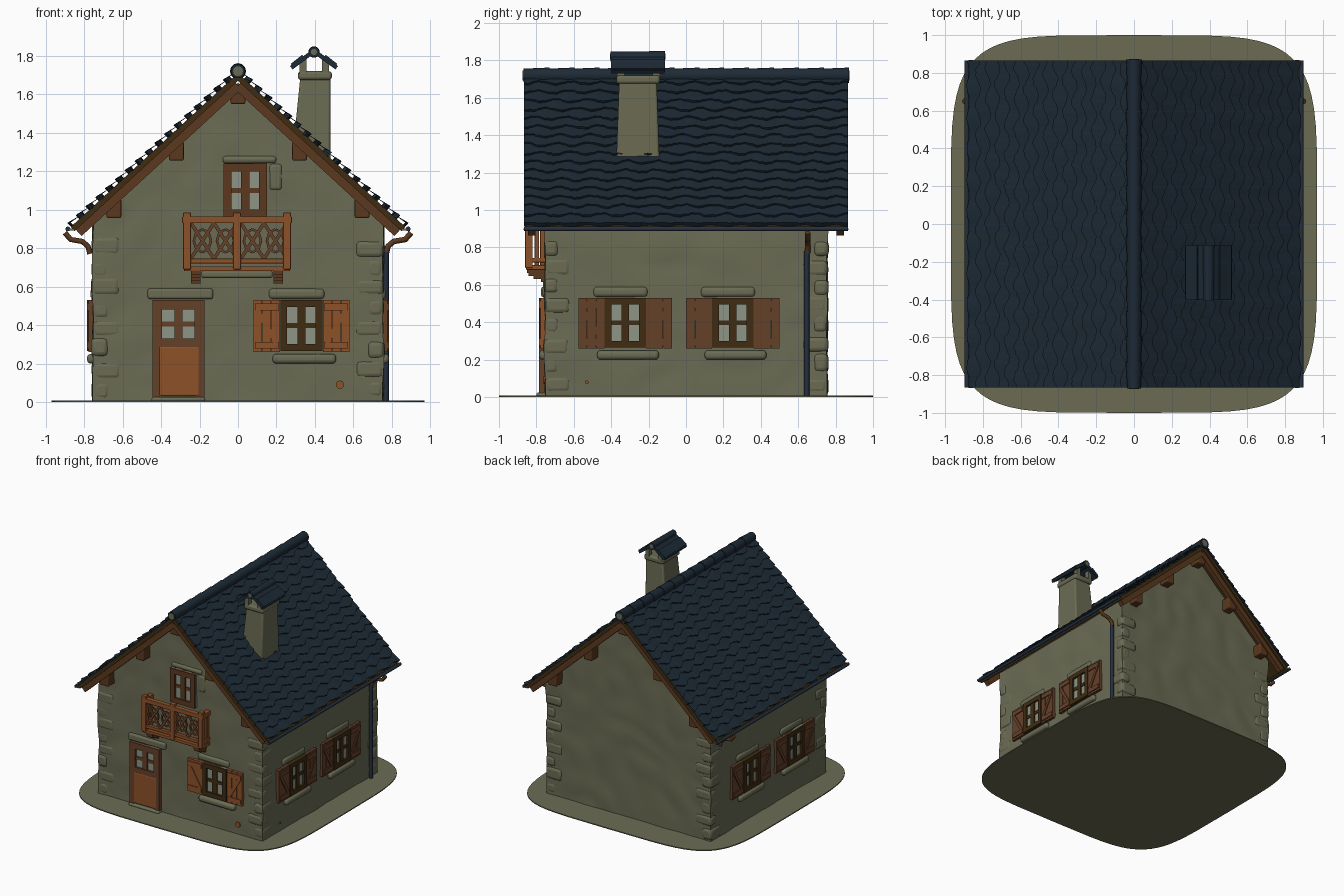
import bpy, bmesh, math, random
from mathutils import Matrix, Vector, noise

random.seed(4)
cube = bpy.data.objects.get("Cube")
if cube:
    bpy.data.objects.remove(cube)


def material(name, r, g, b):
    m = bpy.data.materials.new(name)
    m.use_nodes = True
    m.diffuse_color = (r, g, b, 1)
    m.node_tree.nodes["Principled BSDF"].inputs["Base Color"].default_value = (r, g, b, 1)
    return m


PLASTER = material("plaster", .145, .148, .088)
SLATE = material("slate", .012, .023, .036)
WOOD = material("warm_wood", .27, .083, .022)
BROWN = material("weathered_wood", .13, .052, .022)
BEAM = material("beam_wood", .105, .04, .013)
DARK = material("dark_frame", .05, .025, .006)
GLASS = material("pale_glass", .27, .3, .24)
METAL = material("pipe_metal", .018, .029, .05)

FRONT = Matrix.Identity(4)
RIGHT = Matrix.Rotation(math.pi / 2, 4, 'Z')
LEFT = Matrix.Rotation(-math.pi / 2, 4, 'Z')
LYING = Matrix.Rotation(math.pi / 2, 4, 'X')
SLOPE = .92
RIDGE = 1.72


def finish(name, bm, mat, wall=FRONT, bevel=0, smooth=False):
    bmesh.ops.transform(bm, matrix=wall, verts=bm.verts)
    bmesh.ops.recalc_face_normals(bm, faces=bm.faces)
    me = bpy.data.meshes.new(name)
    bm.to_mesh(me)
    bm.free()
    ob = bpy.data.objects.new(name, me)
    bpy.context.collection.objects.link(ob)
    me.materials.append(mat)
    if bevel:
        mod = ob.modifiers.new("soft_edges", 'BEVEL')
        mod.width, mod.segments = bevel, 3
    if smooth:
        bpy.ops.object.select_all(action='DESELECT')
        ob.select_set(True)
        bpy.context.view_layer.objects.active = ob
        bpy.ops.object.shade_smooth_by_angle(angle=math.radians(45))
    return ob


def bar(bm, p, q, width, y0, y1):
    """Bar between two (x, z) points, spanning y0..y1."""
    dx, dz = q[0] - p[0], q[1] - p[1]
    mid = Vector(((p[0] + q[0]) / 2, (y0 + y1) / 2, (p[1] + q[1]) / 2))
    m = Matrix.Translation(mid) @ Matrix.Rotation(-math.atan2(dz, dx), 4, 'Y')
    bmesh.ops.create_cube(bm, size=1, matrix=m @ Matrix.Diagonal((math.hypot(dx, dz), abs(y1 - y0), width, 1)))


def box(bm, x0, x1, y0, y1, z0, z1):
    z = (z0 + z1) / 2
    bar(bm, (x0, z), (x1, z), z1 - z0, y0, y1)


def boxes(name, mat, items, wall=FRONT, bevel=0):
    bm = bmesh.new()
    for it in items:
        box(bm, *it)
    return finish(name, bm, mat, wall, bevel, bevel > 0)


def rod(bm, at, r1, r2, depth, sides=12):
    """Cylinder lying along y."""
    bmesh.ops.create_cone(bm, cap_ends=True, segments=sides, radius1=r1, radius2=r2, depth=depth,
                          matrix=Matrix.Translation(at) @ LYING)


def tube(name, points, radius, mat):
    cu = bpy.data.curves.new(name, 'CURVE')
    cu.dimensions, cu.bevel_depth, cu.bevel_resolution = '3D', radius, 2
    cu.use_fill_caps = True
    sp = cu.splines.new('POLY')
    sp.points.add(len(points) - 1)
    for pt, co in zip(sp.points, points):
        pt.co = (*co, 1)
    ob = bpy.data.objects.new(name, cu)
    bpy.context.collection.objects.link(ob)
    cu.materials.append(mat)


# Ground: thin rounded plate
bm = bmesh.new()
ring = []
for i in range(64):
    c, s = math.cos(math.tau * i / 64), math.sin(math.tau * i / 64)
    ring.append(bm.verts.new((.97 * math.copysign(abs(c) ** .4, c), math.copysign(abs(s) ** .4, s), 0)))
face = bm.faces.new(ring)
top = bmesh.ops.extrude_face_region(bm, geom=[face])["geom"]
bmesh.ops.translate(bm, vec=(0, 0, .008), verts=[v for v in top if isinstance(v, bmesh.types.BMVert)])
finish("ground", bm, PLASTER)

# House body: gabled block with uneven plaster
bm = bmesh.new()
bmesh.ops.create_cube(bm, size=1)
bmesh.ops.subdivide_edges(bm, edges=bm.edges[:], cuts=31, use_grid_fill=True)
for v in bm.verts:
    x, y, t = v.co.x * 1.5, v.co.y * 1.5, v.co.z + .5
    p = Vector((x, y, t * (RIDGE - .06 - SLOPE * abs(x))))
    n = noise.noise(p * 4.5) * .016
    if abs(x) > .749:
        p.x += math.copysign(n, x)
    if abs(y) > .749:
        p.y += math.copysign(n, y)
    v.co = p
finish("walls", bm, PLASTER, smooth=True)

# Corner stones, mostly buried in the plaster
stones = []
for sx in (-1, 1):
    for sy in (-1, 1):
        for i in range(8):
            lx, ly = (.15, .08) if i % 2 else (.09, .14)
            out = .759 + random.uniform(-.004, .005)
            xs = sorted((sx * out, sx * (out - lx)))
            ys = sorted((sy * out, sy * (out - ly)))
            z = .02 + i * .105 + random.uniform(-.01, .01)
            stones.append((*xs, *ys, z, z + random.uniform(.085, .105)))
boxes("corner_stones", PLASTER, stones, bevel=.025)

# Roof tiles: overlapping wavy courses on both slopes
COURSES, COLS = 17, 110
for side, label in ((-1, "left"), (1, "right")):
    bm = bmesh.new()
    normal = Vector((side * SLOPE, 0, 1)).normalized()
    for i in range(COURSES):
        phase = random.uniform(0, math.tau)
        rows = []
        for j in range(COLS + 1):
            y = -.865 + 1.73 * j / COLS
            wave = .011 * math.sin(j * .6 + phase) + random.uniform(-.004, .004)
            if i == COURSES - 1:
                wave *= .4
            x0 = .868 * i / COURSES
            x1 = .868 * (i + 1) / COURSES + wave
            lift = .015 + .005 * math.sin(j * .6 + phase)
            col = []
            for x, h in ((x0 - .012 if i else 0, 0), (x1, lift), (x1, -.012)):
                col.append(bm.verts.new(Vector((side * x, y, RIDGE - SLOPE * x)) + normal * h))
            rows.append(col)
        for a, b in zip(rows, rows[1:]):
            for k in range(2):
                bm.faces.new((a[k], b[k], b[k + 1], a[k + 1]))
    ob = finish("roof_tiles_" + label, bm, SLATE)
    for f in ob.data.polygons:
        if f.normal.dot(normal) < -.5:
            f.flip()

# Ridge caps bedded in mortar
bm = bmesh.new()
for i in range(13):
    rod(bm, (0, -.8 + i * .1335, RIDGE), .042, .036, .14)
finish("ridge_caps", bm, SLATE, smooth=True)
bm = bmesh.new()
rod(bm, (0, 0, RIDGE), .026, .026, 1.746)
rod(bm, (.395, -.258, 1.82), .016, .016, .296)
finish("ridge_mortar", bm, PLASTER)

# Roof deck, barge boards and purlins
deck, barge = bmesh.new(), bmesh.new()
for s in (-1, 1):
    bar(deck, (0, RIDGE - .03), (s * .86, RIDGE - .03 - SLOPE * .86), .03, -.855, .855)
    for y in (-.845, .805):
        bar(barge, (0, RIDGE - .075), (s * .83, RIDGE - .075 - SLOPE * .83), .05, y, y + .04)
finish("roof_deck", deck, DARK)
finish("barge_boards", barge, BEAM)
purlins = []
for x in (-.645, -.32, 0, .32, .645):
    z = RIDGE - .1 - SLOPE * abs(x)
    purlins.append((x - .038, x + .038, -.835, .835, z - .07, z + .03))
boxes("purlins", BEAM, purlins, bevel=.008)


# Windows, shutters and door
def glazing(name, x0, x1, z0, z1, wall, mat, edge=.036):
    boxes(name + "_glass", GLASS, [(x0, x1, -.768, -.75, z0, z1)], wall)
    xm, zm = (x0 + x1) / 2, (z0 + z1) / 2
    d = (-.785, -.74)
    boxes(name + "_frame", mat, [
        (x0, x0 + edge, *d, z0, z1), (x1 - edge, x1, *d, z0, z1),
        (x0, x1, *d, z0, z0 + edge), (x0, x1, *d, z1 - edge, z1),
        (xm - .021, xm + .021, -.779, -.74, z0, z1), (x0, x1, -.775, -.74, zm - .013, zm + .013)], wall)


def shutter_window(name, c, wall, mat):
    glazing(name, c - .11, c + .11, .265, .53, wall, DARK)
    bm = bmesh.new()
    for s in (-1, 1):
        a, b = sorted((c + s * .11, c + s * .25))
        for k in range(3):
            w = (b - a) / 3
            box(bm, a + k * w + .001, a + (k + 1) * w - .001, -.777, -.745, .26, .53)
        for z in (.295, .495):
            box(bm, a + .008, b - .008, -.785, -.77, z - .018, z + .018)
        bar(bm, (c + s * .13, .31), (c + s * .23, .48), .025, -.784, -.77)
    finish(name + "_shutters", bm, mat, wall)
    boxes(name + "_stonework", PLASTER, [
        (c - .15, c + .18, -.785, -.73, .2, .25), (c - .17, c + .12, -.768, -.73, .535, .59)], wall, .02)


shutter_window("front_window", .33, FRONT, WOOD)
for wall, s, label in ((RIGHT, 1, "right"), (LEFT, -1, "left")):
    shutter_window(label + "_front_window", s * -.325, wall, BROWN)
    shutter_window(label + "_rear_window", s * .25, wall, BROWN)
glazing("balcony_window", -.075, .15, .96, 1.24, FRONT, BEAM, .042)
boxes("balcony_window_stone", PLASTER, [(-.08, .2, -.768, -.73, 1.24, 1.28), (.16, .23, -.765, -.73, 1.1, 1.24)],
      FRONT, .018)

glazing("door", -.445, -.175, .28, .53, FRONT, BROWN, .05)
boxes("door_panel", WOOD, [(-.41, -.2, -.787, -.74, .03, .29)], FRONT, .008)
boxes("door_posts", BROWN, [(-.445, -.405, -.785, -.74, .02, .3), (-.215, -.175, -.785, -.74, .02, .3)])
boxes("door_stonework", PLASTER, [(-.47, -.13, -.775, -.73, .535, .59), (-.45, -.17, -.8, -.73, 0, .025)], FRONT, .02)

# Balcony with lattice railing and curved brackets
rail = [(-.29, .28, -.86, -.82, .93, .965), (-.28, .27, -.855, -.74, .68, .705), (-.28, .27, -.855, -.825, .72, .745)]
for x in (-.265, -.005, .255):
    rail.append((x - .02, x + .02, -.86, -.82, .69, .985))
for x in (-.265, .255):
    rail += [(x - .02, x + .02, -.85, -.74, .93, .965), (x - .015, x + .015, -.85, -.74, .72, .745)]
    rail += [(x - .01, x + .01, y, y + .025, .7, .95) for y in (-.81, -.78)]
boxes("balcony_rail", WOOD, rail, FRONT, .004)
bm = bmesh.new()
for x0 in (-.245, .015):
    w = .12
    for k in range(2):
        a, b = x0 + k * w, x0 + (k + 1) * w
        c = ((a + b) / 2, .838)
        bar(bm, (a, .745), (b, .93), .018, -.85, -.838)
        bar(bm, (a, .93), (b, .745), .018, -.846, -.834)
        for i in range(8):
            p, q = ((c[0] + .045 * math.cos(t), c[1] + .06 * math.sin(t))
                    for t in (math.tau * i / 8, math.tau * (i + 1) / 8))
            bar(bm, p, q, .013, -.848, -.836)
finish("balcony_lattice", bm, BROWN)
brackets = []
for x in (-.22, .21):
    for k in range(4):
        brackets.append((x - .025, x + .025, -.85 + .025 * k * k / 3, -.74, .663 - k * .016, .681 - k * .016))
boxes("balcony_brackets", BEAM, brackets)
boxes("balcony_corbel", PLASTER, [(-.19, .18, -.8, -.73, .645, .682)], FRONT, .012)

# Chimney with collar and little gabled cap
bm = bmesh.new()
bmesh.ops.create_cube(bm, size=1)
for v in bm.verts:
    up = v.co.z > 0
    v.co = (.48 if v.co.x > 0 else (.325 if up else .275),
            -.257 + math.copysign(.1 if up else .118, v.co.y), 1.7 if up else 1.2)
finish("chimney", bm, PLASTER, bevel=.012, smooth=True)
boxes("chimney_collar", PLASTER, [(.312, .488, -.372, -.14, 1.675, 1.72)], FRONT, .015)
boxes("chimney_cap_posts", PLASTER, [(x, x + .035, y, y + .04, 1.7, 1.785) for x in (.32, .437) for y in (-.37, -.18)])
bm = bmesh.new()
for s in (-1, 1):
    bar(bm, (.395, 1.825), (.395 + s * .118, 1.738), .022, -.4, -.115)
    bar(bm, (.395 + s * .055, 1.797), (.395 + s * .115, 1.75), .02, -.402, -.113)
rod(bm, (.395, -.258, 1.82), .03, .027, .292)
finish("chimney_cap", bm, SLATE)

# Gutters with pale lining, downpipe and elbows
for s, label in ((-1, "left"), (1, "right")):
    tube(label + "_gutter", [(s * .885, -.865, .9), (s * .885, .865, .9)], .013, METAL)
    x0, x1 = sorted((s * .85, s * .877))
    boxes(label + "_gutter_lining", PLASTER, [(x0, x1, -.868, .868, .893, .902)])
elbow = [(.9, .65, .88), (.87, .65, .845), (.81, .65, .835), (.78, .65, .81), (.77, .65, .77)]
tube("right_elbow", elbow, .015, BEAM)
tube("left_elbow", [(-x, y, z) for x, y, z in elbow], .014, BEAM)
tube("right_downpipe", [(.77, .645, .78), (.77, .645, .005)], .015, METAL)

# Exposed brick patches
for name, wall, x, z, r in (("front_brick", FRONT, .53, .09, .022), ("side_brick", RIGHT, -.53, .08, .01)):
    bm = bmesh.new()
    rod(bm, (x, -.757, z), r, r, .012, 9)
    finish(name, bm, WOOD, wall)
